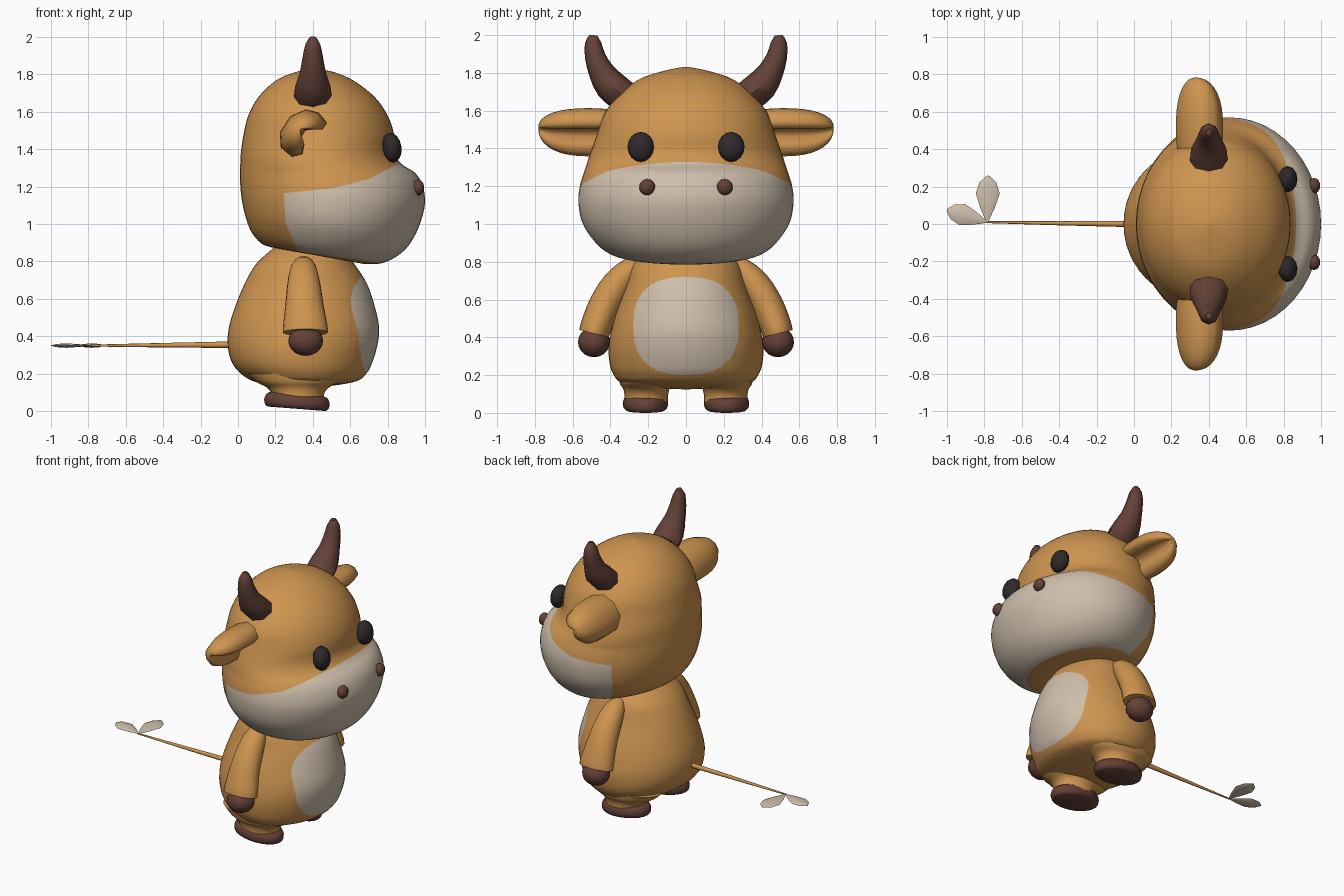
import bpy, bmesh, math
from mathutils import Vector, Matrix

cube = bpy.data.objects.get("Cube")
if cube:
    bpy.data.objects.remove(cube, do_unlink=True)


def material(name, rgb):
    m = bpy.data.materials.new(name)
    m.use_nodes = True
    m.diffuse_color = (*rgb, 1)
    m.node_tree.nodes["Principled BSDF"].inputs["Base Color"].default_value = (*rgb, 1)
    return m


TAN = material("tan_hide", (0.62, 0.30, 0.08))
CREAM = material("cream", (0.62, 0.52, 0.41))
BROWN = material("dark_brown", (0.125, 0.053, 0.038))
BLACK = material("eye_black", (0.028, 0.023, 0.024))


def finish(name, bm, mats, angle=50):
    bmesh.ops.recalc_face_normals(bm, faces=bm.faces)
    me = bpy.data.meshes.new(name)
    bm.to_mesh(me)
    bm.free()
    for m in mats:
        me.materials.append(m)
    for p in me.polygons:
        p.use_smooth = True
    me.set_sharp_from_angle(angle=math.radians(angle))
    ob = bpy.data.objects.new(name, me)
    bpy.context.collection.objects.link(ob)
    return ob


def loft(rings):
    """Skin a list of equal closed rings and cap both ends."""
    bm = bmesh.new()
    vs = [[bm.verts.new(p) for p in r] for r in rings]
    n = len(vs[0])
    for a, b in zip(vs, vs[1:]):
        for i in range(n):
            j = (i + 1) % n
            bm.faces.new((a[i], a[j], b[j], b[i]))
    bm.faces.new(vs[0])
    bm.faces.new(vs[-1])
    return bm


def spline(rows, steps=4):
    """Catmull-Rom interpolation of tuples."""
    rows = [Vector(r) for r in rows]
    out = []
    for i in range(len(rows) - 1):
        a, b, c, d = (rows[max(0, min(len(rows) - 1, i + k))] for k in (-1, 0, 1, 2))
        for s in range(steps):
            t = s / steps
            out.append(b + (c - a) * t / 2 + (a * 2 - b * 5 + c * 4 - d) * t * t / 2
                       + (b * 3 - a - c * 3 + d) * t ** 3 / 2)
    return out + [rows[-1]]


def circle(n):
    return [(math.cos(math.tau * i / n), math.sin(math.tau * i / n)) for i in range(n)]


def tilted_rings(rows, n=48):
    """Rows: back x, back z, front x, front z, half width in y."""
    return [[((xb + xf) / 2 + c * (xf - xb) / 2, s * w, (zb + zf) / 2 + c * (zf - zb) / 2)
             for c, s in circle(n)] for xb, zb, xf, zf, w in spline(rows)]


def tube(rows, side, n=12, steps=3):
    """Rows: centre x, y, z, radius along the side axis, radius across it."""
    rows = spline(rows, steps)
    rings = []
    for i, r in enumerate(rows):
        mid = Vector(r[:3])
        run = Vector(rows[min(i + 1, len(rows) - 1)][:3]) - Vector(rows[max(i - 1, 0)][:3])
        u = Vector(side)
        v = run.cross(u).normalized()
        rings.append([mid + u * c * r[3] + v * s * r[4] for c, s in circle(n)])
    return loft(rings)


def mirror_y(bm, side):
    bmesh.ops.scale(bm, vec=(1, side, 1), verts=bm.verts)
    return bm


def ball(name, centre, size, mat, seg=16, tilt=0):
    bm = bmesh.new()
    bmesh.ops.create_uvsphere(bm, u_segments=seg, v_segments=seg // 2 + 2, radius=1)
    bmesh.ops.transform(bm, verts=bm.verts, matrix=Matrix.Translation(centre)
                        @ Matrix.Rotation(tilt, 4, "Y") @ Matrix.Diagonal((*size, 1)))
    return finish(name, bm, [mat], 80)


def cut(bm, p, q, axis, keep=lambda f: True):
    """Split faces along the plane through p and q that contains the axis."""
    p, q = Vector(p), Vector(q)
    faces = [f for f in bm.faces if keep(f)]
    geom = faces + list({e for f in faces for e in f.edges}) + list({v for f in faces for v in f.verts})
    bmesh.ops.bisect_plane(bm, geom=geom, dist=1e-5, plane_co=p,
                           plane_no=(q - p).cross(Vector(axis)).normalized())


# Head with the swollen muzzle
head = loft(tilted_rings([
    (.40, .84, .42, .83, .01), (.30, .855, .60, .80, .18), (.18, .875, .70, .785, .31),
    (.12, .90, .80, .80, .41), (.07, .96, .90, .87, .49), (.04, 1.04, .965, .98, .55),
    (.02, 1.13, 1.0, 1.11, .57), (.012, 1.21, .985, 1.21, .56), (.01, 1.27, .945, 1.275, .54),
    (.012, 1.32, .875, 1.32, .525), (.015, 1.38, .838, 1.38, .505), (.03, 1.48, .834, 1.48, .47),
    (.055, 1.58, .80, 1.58, .435), (.11, 1.68, .73, 1.68, .36), (.20, 1.765, .62, 1.765, .25),
    (.30, 1.81, .52, 1.81, .12), (.40, 1.832, .41, 1.832, .01)]))


# Cream muzzle patch bounded by straight lines in x and z
def line(x0, z0, x1, z1):
    cut(head, (x0, 0, z0), (x1, 0, z1), (0, 1, 0))
    return lambda c: z0 + (z1 - z0) * (c.x - x0) / (x1 - x0)


upper = [line(.25, 1.165, .5, 1.19), line(.5, 1.19, .7, 1.24), line(.7, 1.24, .85, 1.32)]
under = [line(.3, .86, .7, .80), line(.243, 1.17, .255, 1.0), line(.255, 1.0, .32, .86)]
for f in head.faces:
    c = f.calc_center_median()
    f.material_index = int(c.z < max(g(c) for g in upper) and c.z > max(g(c) for g in under))
finish("head", head, [TAN, CREAM], 70)

# Body
body = loft(tilted_rings([(xb, z, xf, z, w) for xb, xf, z, w in [
    (.20, .56, .88, .20), (.10, .62, .79, .28), (.035, .69, .68, .315), (-.02, .735, .545, .365),
    (-.05, .755, .44, .395), (-.055, .745, .35, .41), (-.035, .72, .265, .405),
    (.01, .69, .205, .385), (.08, .635, .16, .34), (.20, .50, .135, .20), (.33, .36, .125, .02)]]))

# Rounded belly patch
patch = [Vector((.7, .28 * math.copysign(abs(c) ** .8, c), .46 + .26 * math.copysign(abs(s) ** .8, s)))
         for c, s in circle(28)]
edges = list(zip(patch, patch[1:] + patch[:1]))
for p, q in edges:
    cut(body, p, q, (1, 0, 0), lambda f: f.calc_center_median().x > .42)
for f in body.faces:
    c = f.calc_center_median()
    f.material_index = int(c.x > .42 and all((q - p).cross(c - p).x > 0 for p, q in edges))
finish("body", body, [TAN, CREAM], 70)

# Ear cross-section: a thick cup opening forward and down
CUP = [(.475, 1.54), (.43, 1.595), (.36, 1.612), (.28, 1.575), (.225, 1.49), (.23, 1.41), (.29, 1.36),
       (.345, 1.375), (.355, 1.425), (.335, 1.46), (.36, 1.50), (.40, 1.505), (.45, 1.505)]

for side, word in ((1, "left"), (-1, "right")):
    # Horn
    horn = tube([(.4, .335, 1.68, .10, .085), (.4, .40, 1.735, .095, .085), (.4, .45, 1.81, .07, .068),
                 (.4, .482, 1.89, .055, .054), (.4, .492, 1.96, .04, .043), (.4, .49, 2.0, .016, .02)],
                (1, 0, 0), 8, 2)
    finish(word + "_horn", mirror_y(horn, side), [BROWN])

    # Ear
    mid = (.33, 1.51)
    ear = loft([[(mid[0] + (x - mid[0]) * k, y, mid[1] + (z - mid[1]) * k) for x, z in CUP]
                for y, k in spline([(.36, .9), (.46, 1), (.57, 1), (.66, .9), (.73, .68), (.77, .38), (.782, .1)], 2)])
    finish(word + "_ear", mirror_y(ear, side), [TAN], 75)

    # Arm and hoof hand
    arm = tube([(.35, .23, .80, .035, .03), (.35, .29, .765, .068, .06), (.352, .365, .68, .088, .08),
                (.355, .43, .57, .102, .085), (.36, .475, .46, .118, .083), (.36, .487, .42, .12, .08)],
               (1, 0, 0), 20)
    finish(word + "_arm", mirror_y(arm, side), [TAN])
    ball(word + "_hand", (.362, .487 * side, .375), (.093, .085, .08), BROWN)

    # Leg flaring into the body
    leg = loft([[(.32 + a * c, side * (.21 + b * s), z) for c, s in circle(24)]
                for z, a, b in spline([(.05, .14, .115), (.09, .14, .115), (.125, .165, .122),
                                       (.155, .22, .14), (.2, .27, .15)])])
    finish(word + "_leg", leg, [TAN])

    # Foot with a flat sole
    foot = loft([[(.315 + a * c, side * (.215 + b * s), z - .012 * c) for c, s in circle(24)]
                 for z, a, b in spline([(.012, .155, .098), (.024, .17, .114), (.05, .175, .12),
                                        (.078, .165, .112), (.092, .14, .09)], 2)])
    finish(word + "_foot", foot, [BROWN])

    # Eye and nostril
    ball(word + "_eye", (.822, .24 * side, 1.408), (.052, .07, .08), BLACK, 12, -.15)
    ball(word + "_nostril", (.963, .205 * side, 1.195), (.034, .043, .043), BROWN, 10)

# Tail
tail = tube([(.0, 0, .355, .017, .018), (-.4, .004, .352, .011, .012), (-.79, .01, .35, .005, .005)],
            (0, 1, 0), 8, 2)
finish("tail", tail, [TAN])

# Two leaf-shaped tufts at the tail tip
for name, tip, width in (("tail_tuft_side", (-.78, .258), .064), ("tail_tuft_end", (-1.0, .075), .058)):
    base = Vector((-.785, .01, .35))
    run = Vector((*tip, .35)) - base
    across = run.cross(Vector((0, 0, 1))).normalized()
    tuft = tube([(*(base + run * t), width * k, .012 * k) for t, k in
                 ((0, .06), (.3, .6), (.62, 1), (.86, .7), (1, .1))], across, 8, 1)
    finish(name, tuft, [CREAM], 30)
